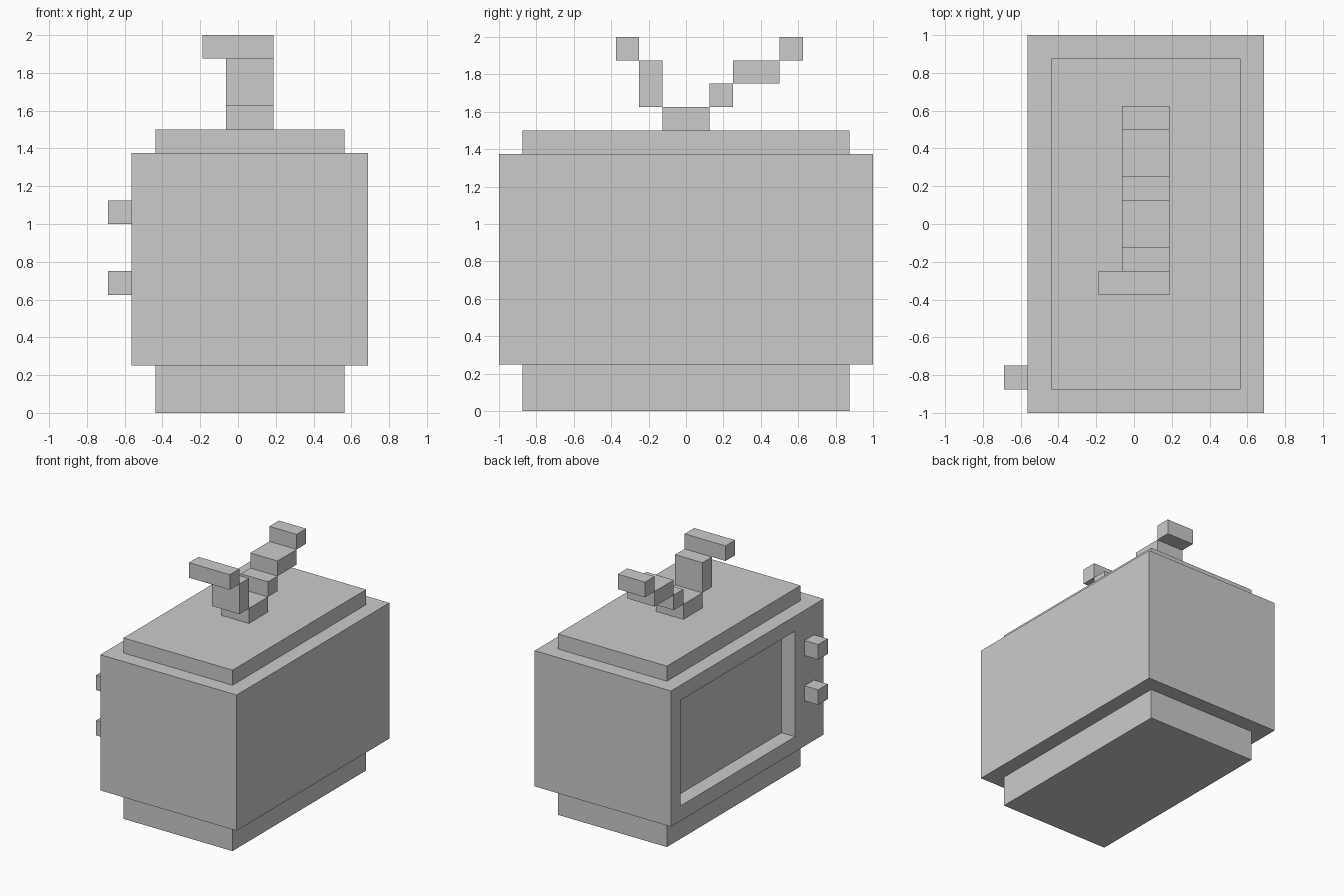
import bpy
import bmesh
from mathutils import Vector

if "Cube" in bpy.data.objects:
    bpy.data.objects.remove(bpy.data.objects["Cube"])

U = 0.125        # one block unit
X0 = 0.0625      # sideways offset of the block grid


def box(name, x, y, z):
    """Box from (min, max) ranges in block units."""
    lo, hi = Vector((x[0], y[0], z[0])) * U, Vector((x[1], y[1], z[1])) * U
    bm = bmesh.new()
    bmesh.ops.create_cube(bm, size=1)
    for v in bm.verts:
        v.co = Vector([c * s for c, s in zip(v.co, hi - lo)]) + (lo + hi) / 2
        v.co.x += X0
    mesh = bpy.data.meshes.new(name)
    bm.to_mesh(mesh)
    bm.free()
    obj = bpy.data.objects.new(name, mesh)
    bpy.context.collection.objects.link(obj)
    return obj


# Television case, plinth and top plate
case = box("case", (-5, 5), (-8, 8), (2, 11))
box("plinth", (-4, 4), (-7, 7), (0, 2))
box("top_plate", (-4, 4), (-7, 7), (11, 12))

# Sunken screen on the left side
cutter = box("screen_cutter", (-6, -4), (-5, 7), (3, 10))
cutter.hide_render = True
cutter.hide_viewport = True
cut = case.modifiers.new("screen_recess", 'BOOLEAN')
cut.operation = 'DIFFERENCE'
cut.solver = 'EXACT'
cut.object = cutter

# Control knobs beside the screen
for name, z in (("lower_knob", 5), ("upper_knob", 8)):
    box(name, (-6, -5), (-7, -6), (z, z + 1))

# Stepped antenna
box("antenna_base", (-1, 1), (-1, 1), (12, 13))
box("front_antenna_stem", (-1, 1), (-2, -1), (13, 15))
box("front_antenna_tip", (-2, 1), (-3, -2), (15, 16))
box("back_antenna_stem", (-1, 1), (1, 2), (13, 14))
box("back_antenna_middle", (-1, 1), (2, 4), (14, 15))
box("back_antenna_tip", (-1, 1), (4, 5), (15, 16))
